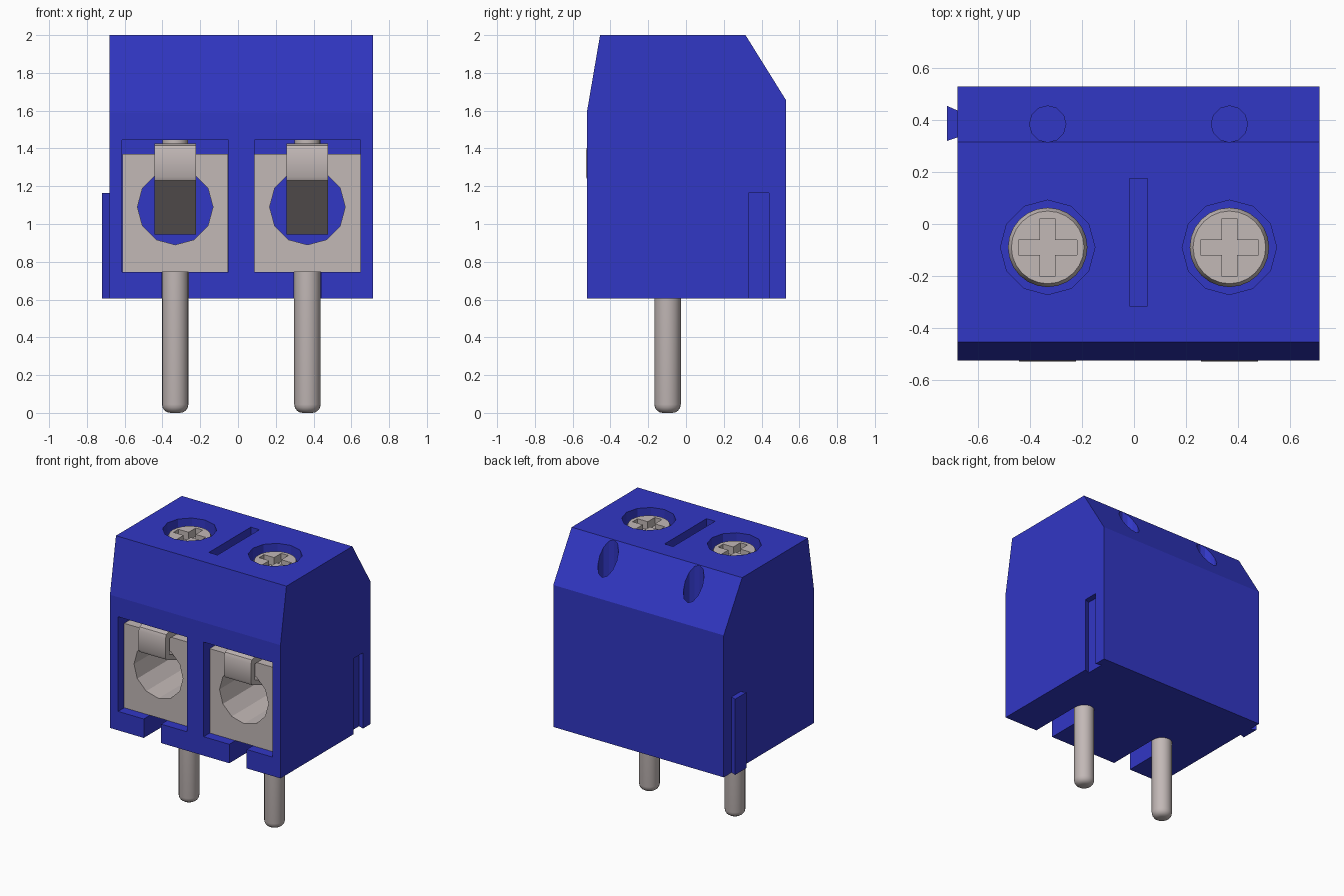
import bpy, bmesh, math

cube = bpy.data.objects.get("Cube")
if cube:
    bpy.data.objects.remove(cube, do_unlink=True)


def material(name, rgb):
    mat = bpy.data.materials.new(name)
    mat.use_nodes = True
    mat.diffuse_color = (*rgb, 1)
    mat.node_tree.nodes["Principled BSDF"].inputs["Base Color"].default_value = (*rgb, 1)
    return mat


BLUE = material("blue plastic", (0.031, 0.038, 0.56))
METAL = material("tinned metal", (0.54, 0.48, 0.47))


def prism(name, points, axis, lo, hi, mat):
    """Extrude a 2D outline along an axis from lo to hi."""
    place = {"x": lambda a, b, t: (t, a, b),
             "y": lambda a, b, t: (a, t, b),
             "z": lambda a, b, t: (a, b, t)}[axis]
    bm = bmesh.new()
    ends = [[bm.verts.new(place(a, b, t)) for a, b in points] for t in (lo, hi)]
    for ring in ends:
        bm.faces.new(ring)
    n = len(points)
    for i in range(n):
        j = (i + 1) % n
        bm.faces.new((ends[0][i], ends[0][j], ends[1][j], ends[1][i]))
    bmesh.ops.recalc_face_normals(bm, faces=bm.faces)
    mesh = bpy.data.meshes.new(name)
    bm.to_mesh(mesh)
    bm.free()
    mesh.materials.append(mat)
    obj = bpy.data.objects.new(name, mesh)
    bpy.context.collection.objects.link(obj)
    return obj


def rect(a0, a1, b0, b1):
    return [(a0, b0), (a1, b0), (a1, b1), (a0, b1)]


def circle(a, b, r, n=12):
    return [(a + r * math.cos(math.tau * i / n), b + r * math.sin(math.tau * i / n))
            for i in range(n)]


def activate(obj):
    bpy.ops.object.select_all(action="DESELECT")
    obj.select_set(True)
    bpy.context.view_layer.objects.active = obj


def cut(target, points, axis, lo, hi):
    cutter = prism("cutter", points, axis, lo, hi, target.data.materials[0])
    cutter.hide_render = True
    mod = target.modifiers.new("cut", "BOOLEAN")
    mod.operation = "DIFFERENCE"
    mod.solver = "EXACT"
    mod.object = cutter
    activate(target)
    bpy.ops.object.modifier_apply(modifier=mod.name)
    bpy.data.objects.remove(cutter, do_unlink=True)


def smooth(obj):
    activate(obj)
    bpy.ops.object.shade_smooth_by_angle(angle=math.radians(35))


def lathe(name, profile, x, y, n, mat):
    """Revolve an (r, z) profile about a vertical axis and cap both ends."""
    bm = bmesh.new()
    rings = [[bm.verts.new((px, py, z)) for px, py in circle(x, y, r, n)] for r, z in profile]
    for low, high in zip(rings, rings[1:]):
        for i in range(n):
            j = (i + 1) % n
            bm.faces.new((low[i], low[j], high[j], high[i]))
    bm.faces.new(rings[0])
    bm.faces.new(rings[-1])
    bmesh.ops.recalc_face_normals(bm, faces=bm.faces)
    mesh = bpy.data.meshes.new(name)
    bm.to_mesh(mesh)
    bm.free()
    mesh.materials.append(mat)
    obj = bpy.data.objects.new(name, mesh)
    bpy.context.collection.objects.link(obj)
    return obj


MID = 0.0175      # middle of the housing
PITCH = 0.35      # offset of each terminal from the middle
BASE = 0.605      # underside of the housing
SCREW_Y = -0.09
poles = {"right": MID - PITCH, "left": MID + PITCH}

# Housing with sloped front and chamfered back
housing = prism("housing", [(-0.525, BASE), (0.53, BASE), (0.53, 1.655), (0.315, 2),
                            (-0.455, 2), (-0.525, 1.59)], "x", -0.68, 0.715, BLUE)
for x in poles.values():
    cut(housing, rect(x - 0.281, x + 0.281, 0.745, 1.445), "y", -0.7, 0.28)   # wire bay
    cut(housing, rect(x - 0.071, x + 0.071, 0.5, 0.78), "y", -0.7, -0.095)    # pin notch
    cut(housing, circle(x, SCREW_Y, 0.182), "z", 1.8, 2.2)                    # screw well
    cut(housing, circle(x, 0.385, 0.07), "z", 1.6, 2.2)                       # test hole

# Slot between the screws and dovetail groove in the side
cut(housing, rect(MID - 0.035, MID + 0.035, -0.315, 0.175), "z", 1.9, 2.2)
cut(housing, [(0.672, 0.315), (0.715, 0.33), (0.8, 0.33), (0.8, 0.44),
              (0.715, 0.44), (0.672, 0.455)], "z", 0.4, 1.165)

# Matching dovetail tab on the other side
prism("dovetail_tab", [(-0.675, 0.335), (-0.72, 0.32), (-0.72, 0.455), (-0.675, 0.435)],
      "z", BASE, 1.165, BLUE)

for side, x in poles.items():
    # Clamp block with the wire hole
    clamp = prism(side + "_clamp", rect(x - 0.28, x + 0.28, 0.746, 1.37),
                  "y", -0.455, 0.278, METAL)
    cut(clamp, circle(x, 1.09, 0.2), "y", -0.7, 0.5)

    # Bent wire guard, hooked over the clamp and sloping into the hole
    guard = prism(side + "_wire_guard",
                  [(-0.02, 1.425), (-0.49, 1.425), (-0.52, 1.415), (-0.53, 1.39),
                   (-0.53, 1.25), (-0.52, 1.23), (0.2, 0.945), (0.215, 0.975),
                   (-0.485, 1.255), (-0.485, 1.373), (-0.02, 1.373)],
                  "x", x - 0.11, x + 0.11, METAL)
    smooth(guard)

    # Cross-head screw and its shaft
    screw = lathe(side + "_screw", [(0.153, 1.79), (0.153, 1.935), (0.14, 1.96)],
                  x, SCREW_Y, 24, METAL)
    a, b = 0.029, 0.112
    cross = [(b, -a), (b, a), (a, a), (a, b), (-a, b), (-a, a),
             (-b, a), (-b, -a), (-a, -a), (-a, -b), (a, -b), (a, -a)]
    cut(screw, [(x + u, SCREW_Y + v) for u, v in cross], "z", 1.9, 2.1)
    smooth(screw)
    smooth(lathe(side + "_screw_shaft", [(0.068, 1.38), (0.068, 1.78)], x, SCREW_Y, 16, METAL))

    # Round-ended solder pin
    tip = 0.045
    profile = [(0.07 - tip + tip * math.sin(t), tip - tip * math.cos(t))
               for t in (math.pi / 2 * i / 4 for i in range(5))]
    smooth(lathe(side + "_pin", profile + [(0.07, 0.745)], x, -0.0975, 20, METAL))
